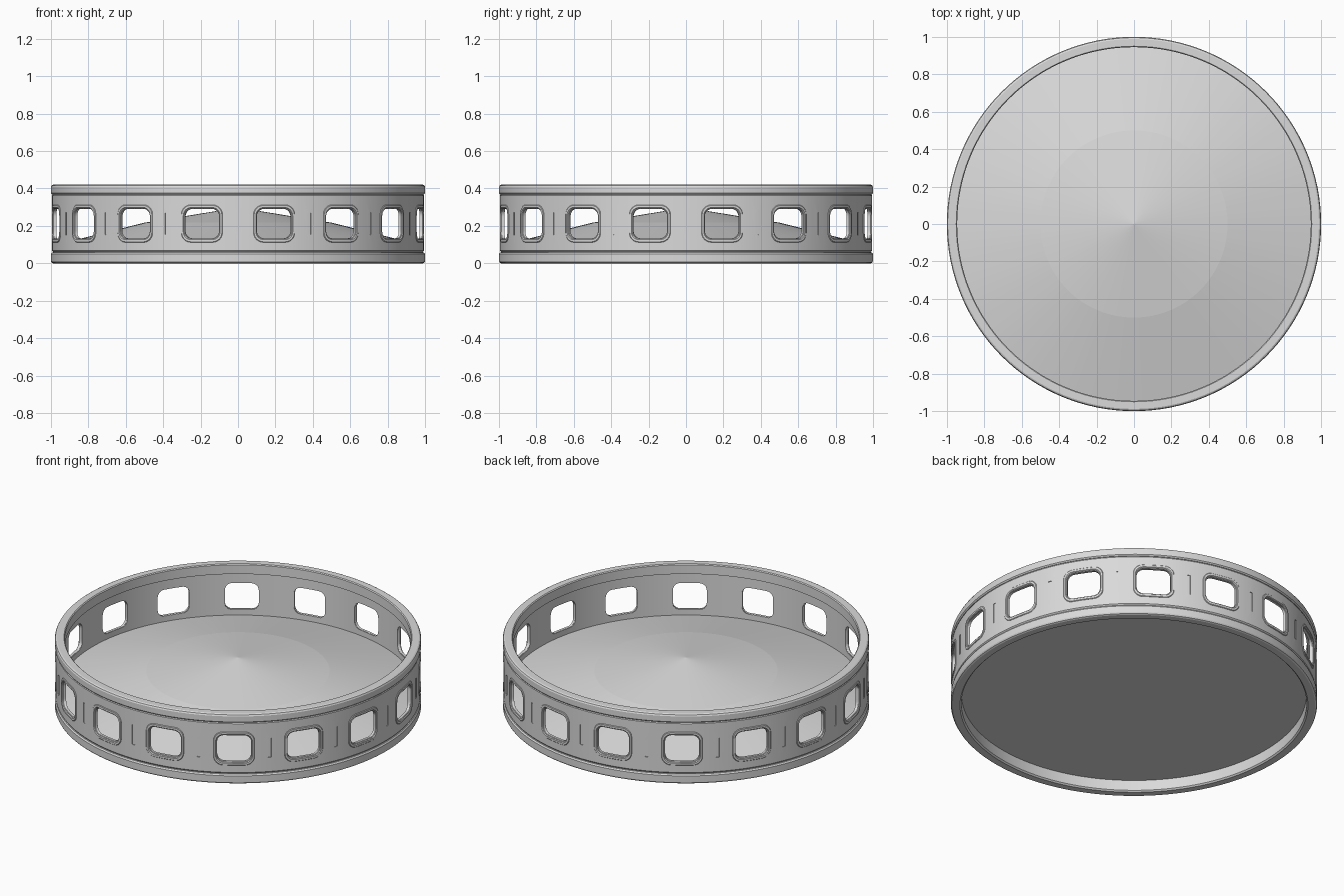
import bpy, bmesh
from math import sin, cos, pi, radians

SEGMENTS = 128
BAYS = 16
MID_Z = 0.212

cube = bpy.data.objects.get("Cube")
if cube:
    bpy.data.objects.remove(cube, do_unlink=True)

grey = bpy.data.materials.new("light_grey")
grey.use_nodes = True
grey.diffuse_color = (0.7, 0.7, 0.7, 1)
grey.node_tree.nodes["Principled BSDF"].inputs["Base Color"].default_value = (0.7, 0.7, 0.7, 1)


def activate(obj):
    bpy.ops.object.select_all(action="DESELECT")
    obj.select_set(True)
    bpy.context.view_layer.objects.active = obj


def shade(obj):
    activate(obj)
    bpy.ops.object.shade_smooth_by_angle(angle=radians(25))


def finish(name, bm):
    bmesh.ops.recalc_face_normals(bm, faces=bm.faces)
    mesh = bpy.data.meshes.new(name)
    bm.to_mesh(mesh)
    bm.free()
    obj = bpy.data.objects.new(name, mesh)
    bpy.context.collection.objects.link(obj)
    mesh.materials.append(grey)
    return obj


def skin(bm, loops, closed):
    """Bridge neighbouring loops with quads."""
    pairs = list(zip(loops, loops[1:]))
    if closed:
        pairs.append((loops[-1], loops[0]))
    for a, b in pairs:
        n = len(a)
        for i in range(n):
            j = (i + 1) % n
            bm.faces.new((a[i], a[j], b[j], b[i]))


def lathe(bm, profile, closed):
    """Spin (radius, height) points about the vertical axis."""
    angles = [2 * pi * i / SEGMENTS for i in range(SEGMENTS)]
    loops = [[bm.verts.new((r * cos(a), r * sin(a), z)) for a in angles] for r, z in profile]
    skin(bm, loops, closed)
    return loops


def ring(name, profile):
    bm = bmesh.new()
    lathe(bm, profile, True)
    obj = finish(name, bm)
    shade(obj)
    return obj


def rounded_rect(w, h, rad):
    """Outline with rounded corners and extra points along its straight sides."""
    corners = []
    for k, (sx, sy) in enumerate(((1, 1), (-1, 1), (-1, -1), (1, -1))):
        for i in range(7):
            a = (k + i / 6) * pi / 2
            corners.append((sx * (w / 2 - rad) + rad * cos(a), sy * (h / 2 - rad) + rad * sin(a)))
    points = []
    for i, (x0, y0) in enumerate(corners):
        x1, y1 = corners[(i + 1) % len(corners)]
        steps = 5 if i % 7 == 6 else 1
        points += [(x0 + (x1 - x0) * s / steps, y0 + (y1 - y0) * s / steps) for s in range(steps)]
    return points


def wrapped(bm, outline, radius, angle):
    """Wrap a flat outline around the drum at the given radius."""
    return [bm.verts.new((radius * cos(angle + u), radius * sin(angle + u), MID_Z + v))
            for u, v in outline]


def cut(target, outline, r_in, r_out, offset):
    """Cut the outline radially into every bay."""
    bm = bmesh.new()
    for k in range(BAYS):
        a = (k + offset) * 2 * pi / BAYS
        loops = [wrapped(bm, outline, r, a) for r in (r_in, r_out)]
        skin(bm, loops, False)
        for loop in loops:
            bm.faces.new(loop)
    bmesh.ops.triangulate(bm, faces=[f for f in bm.faces if len(f.verts) > 4])
    cutter = finish("cutter", bm)
    cutter.hide_render = True
    mod = target.modifiers.new("cut", "BOOLEAN")
    mod.operation = "DIFFERENCE"
    mod.solver = "EXACT"
    mod.object = cutter
    activate(target)
    bpy.ops.object.modifier_apply(modifier=mod.name)
    bpy.data.objects.remove(cutter, do_unlink=True)


# Thin drum wall with windows and shallow upright slots between them
wall = ring("drum_wall", [
    (0.975, 0.055), (0.975, 0.372), (0.988, 0.372), (0.995, 0.362),
    (0.995, 0.068), (0.988, 0.06), (0.988, 0.055)])
cut(wall, rounded_rect(0.192, 0.16, 0.04), 0.9, 1.06, 0.5)
cut(wall, rounded_rect(0.018, 0.12, 0.003), 0.991, 1.04, 0)
shade(wall)

# Bevelled edge bands
ring("lower_band", [
    (0.95, 0), (0.988, 0), (0.996, 0.004), (1, 0.012), (1, 0.05),
    (0.994, 0.058), (0.978, 0.058), (0.978, 0.078), (0.942, 0.078), (0.942, 0.008)])
ring("upper_band", [
    (0.945, 0.36), (0.978, 0.36), (0.978, 0.368), (0.994, 0.368), (1, 0.375), (1, 0.408),
    (0.996, 0.416), (0.988, 0.42), (0.95, 0.42), (0.945, 0.415)])

# Floor with a flat underside and a shallow two-slope cone on top
bm = bmesh.new()
rims = lathe(bm, [(0.978, 0.07), (0.978, 0.098), (0.5, 0.217)], False)
bm.faces.new(rims[0])
tip = bm.verts.new((0, 0, 0.298))
for v, w in zip(rims[-1], rims[-1][1:] + rims[-1][:1]):
    bm.faces.new((v, w, tip))
finish("floor", bm)

# Slightly raised window frames with a bevelled inner lip
bm = bmesh.new()
outer = rounded_rect(0.226, 0.2, 0.052)
outer_top = rounded_rect(0.22, 0.194, 0.05)
lip = rounded_rect(0.202, 0.172, 0.043)
opening = rounded_rect(0.189, 0.157, 0.04)
sections = [(outer, 0.985), (outer, 0.996), (outer_top, 0.999), (lip, 0.999),
            (opening, 0.991), (opening, 0.977)]
for k in range(BAYS):
    a = (k + 0.5) * 2 * pi / BAYS
    skin(bm, [wrapped(bm, outline, r, a) for outline, r in sections], True)
shade(finish("window_frames", bm))
